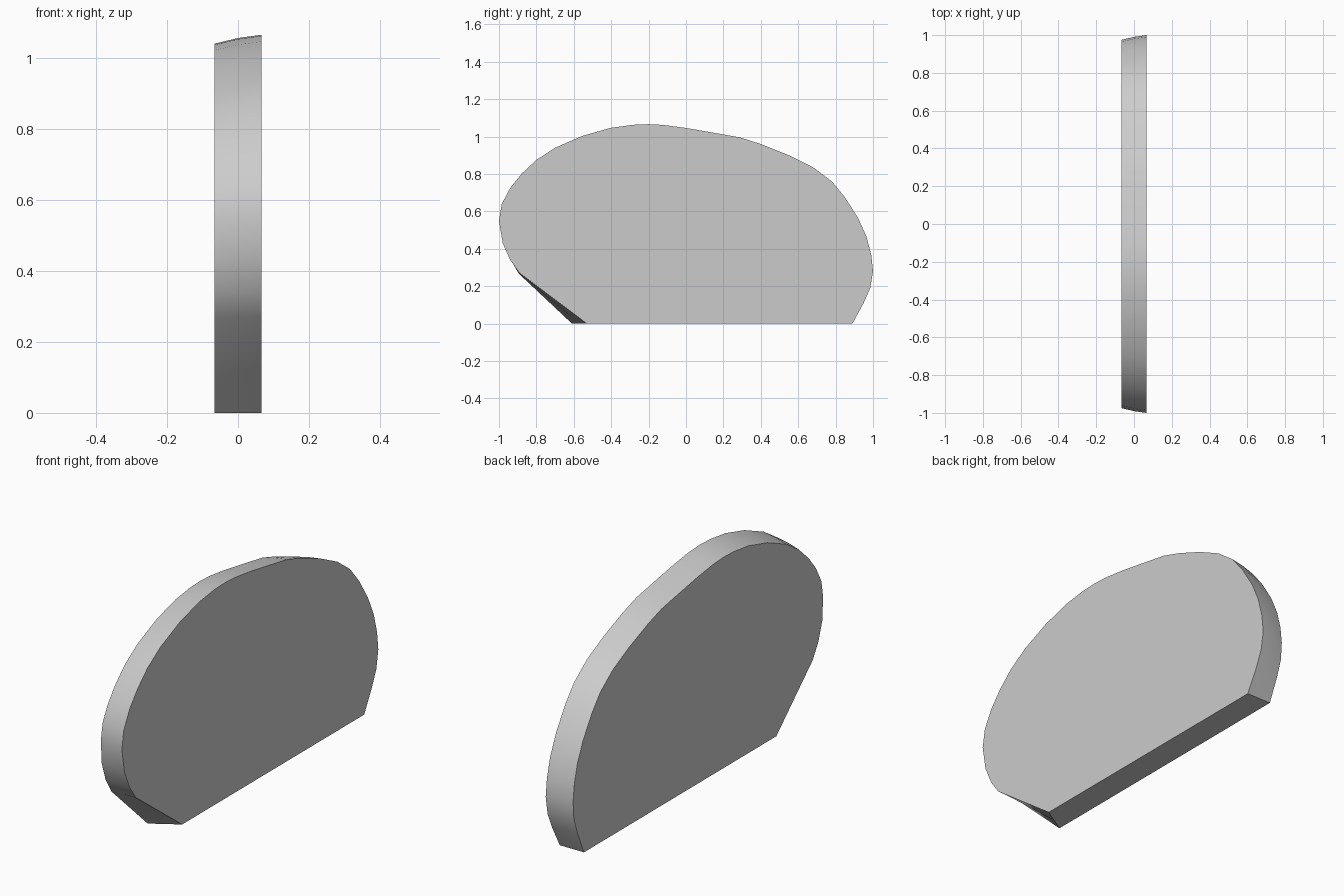
import bpy, bmesh, math
from mathutils import Vector

if "Cube" in bpy.data.objects:
    bpy.data.objects.remove(bpy.data.objects["Cube"])

HALF = 0.066    # half thickness of the slab
INSET = 0.025   # how much smaller the left face is

# Outline of the right face (y, z), clockwise from the lower front corner
outline = [(-0.53, 0), (-0.89, 0.27), (-0.94, 0.34), (-0.98, 0.43), (-1, 0.55),
           (-0.985, 0.64), (-0.94, 0.725), (-0.88, 0.80), (-0.80, 0.875),
           (-0.70, 0.94), (-0.55, 1.005), (-0.40, 1.047), (-0.28, 1.063),
           (-0.20, 1.066), (-0.12, 1.062), (0, 1.046), (0.15, 1.02),
           (0.29, 0.995), (0.40, 0.96), (0.55, 0.90), (0.68, 0.835),
           (0.78, 0.76), (0.85, 0.675), (0.92, 0.565), (0.965, 0.465),
           (0.99, 0.37), (1.0, 0.28), (0.985, 0.19), (0.95, 0.11), (0.89, 0)]
pts = [Vector(p) for p in outline]
n = len(pts)


def inset_vector(i):
    """Offset from the right face outline to the left face outline."""
    if i == 0:
        return Vector((-0.08, 0))
    if i == n - 1:
        return Vector((0, 0))
    tangent = (pts[i + 1] - pts[i - 1]).normalized()
    inward = Vector((tangent.y, -tangent.x))
    y, z = pts[i]
    if y < 0:   # the rim flares the other way near the chipped corner
        weight = min(1, max(-0.2, (z - 0.32) / 0.23))
    else:
        weight = min(1, z / 0.28)
    return inward * INSET * weight


# Three sections give the slightly rounded, tapering rim
bm = bmesh.new()
rings = []
for x, amount in ((HALF, 0), (0, 0.37), (-HALF, 1)):
    ring = []
    for i, p in enumerate(pts):
        a = 0.5 if (i == 0 and x == 0) else amount
        q = p + inset_vector(i) * a
        ring.append(bm.verts.new((x, q.x, q.y)))
    rings.append(ring)
for a, b in zip(rings, rings[1:]):
    for i in range(n):
        j = (i + 1) % n
        bm.faces.new((a[i], a[j], b[j], b[i]))
bm.faces.new(rings[0])
bm.faces.new(rings[-1])
bmesh.ops.recalc_face_normals(bm, faces=bm.faces)

mesh = bpy.data.meshes.new("rounded_slab")
bm.to_mesh(mesh)
bm.free()
slab = bpy.data.objects.new("rounded_slab", mesh)
bpy.context.collection.objects.link(slab)

# Smooth rim, crisp face borders
bpy.context.view_layer.objects.active = slab
slab.select_set(True)
bpy.ops.object.shade_smooth_by_angle(angle=math.radians(30))
